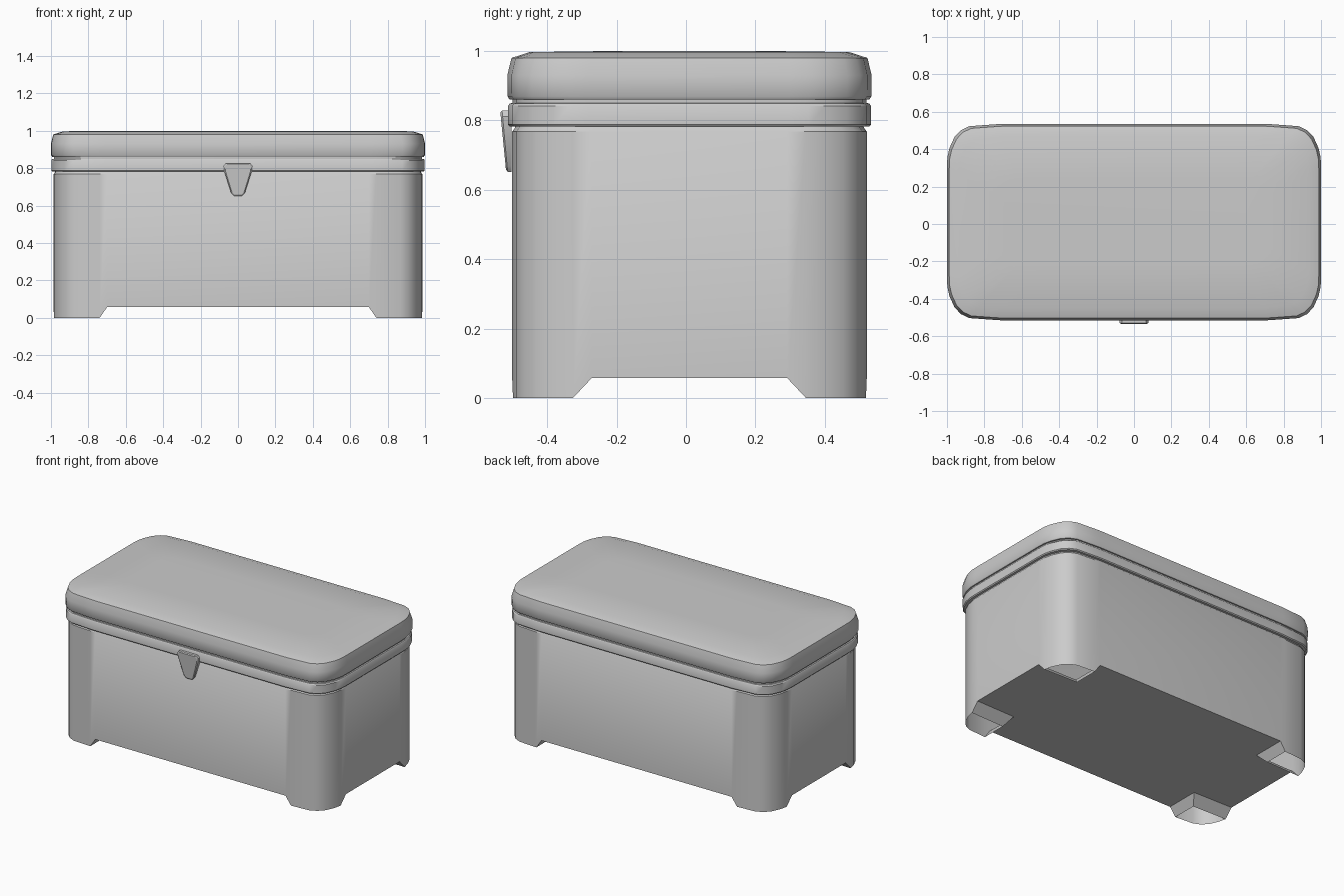
import bpy, math

if "Cube" in bpy.data.objects:
    bpy.data.objects.remove(bpy.data.objects["Cube"])

CY = 0.01  # depth centre of the box; the latch fills the rest of the front


def add_object(name, verts, faces, angle=38):
    mesh = bpy.data.meshes.new(name)
    mesh.from_pydata(verts, [], faces)
    obj = bpy.data.objects.new(name, mesh)
    bpy.context.collection.objects.link(obj)
    bpy.ops.object.select_all(action='DESELECT')
    obj.select_set(True)
    bpy.context.view_layer.objects.active = obj
    bpy.ops.object.mode_set(mode='EDIT')
    bpy.ops.mesh.select_all(action='SELECT')
    bpy.ops.mesh.remove_doubles(threshold=0.0005)
    bpy.ops.mesh.normals_make_consistent(inside=False)
    bpy.ops.object.mode_set(mode='OBJECT')
    bpy.ops.object.shade_smooth_by_angle(angle=math.radians(angle))
    return obj


def mirror4(quad):
    """Turn a quadrant (x side to y side) into a closed outline."""
    flip = quad[::-1]
    return (list(quad) + [(-x, y, f) for x, y, f in flip]
            + [(-x, -y, f) for x, y, f in quad] + [(x, -y, f) for x, y, f in flip])


# Unit outline, softly bowed; the flag marks points that reach the ground
A, B = 1.0, 0.525
FX, FX0, FY, FY0, FZ = 0.70, 0.74, 0.288, 0.343, 0.057
OUT = mirror4([(1.0, 0.29, 0), (0.998, 0.345, 1), (0.987, 0.395, 1), (0.96, 0.455, 1),
               (0.925, 0.492, 1), (0.88, 0.513, 1), (0.75, 0.5225, 1), (0.71, 0.525, 0)])


def ring(inset, z):
    sx, sy = (A - inset) / A, (B - inset) / B
    return [(x * sx, y * sy + CY, z) for x, y, _ in OUT]


def loft(rings, cap=False):
    n = len(rings[0])
    verts = [v for r in rings for v in r]
    faces = [(k * n + i, k * n + (i + 1) % n, (k + 1) * n + (i + 1) % n, (k + 1) * n + i)
             for k in range(len(rings) - 1) for i in range(n)]
    if cap:
        faces.append(tuple(range((len(rings) - 1) * n, len(rings) * n)))
    return verts, faces


# Body walls with four corner feet
INS = 0.014
bottom = [(x, y, 0 if f else FZ) for (x, y, _), (_, _, f) in zip(ring(INS, 0), OUT)]
verts, faces = loft([bottom, ring(INS, 0.768), ring(INS + 0.007, 0.777), ring(INS + 0.012, 0.79)])

# Raised floor and sloped inner sides of the hollow feet
n = len(OUT)
q = n // 4
floor = []
for c, (sx, sy) in enumerate([(1, 1), (-1, 1), (-1, -1), (1, -1)]):
    s = c * q
    hi, lo = len(verts), len(verts) + 1
    verts += [(sx * FX, sy * FY + CY, FZ), (sx * FX0, sy * FY0 + CY, 0)]
    faces += [(s, s + 1, lo, hi), (hi, lo, s + q - 2, s + q - 1)]
    floor += [s, hi, s + q - 1]
faces.append(tuple(floor))
add_object("body", verts, faces)

# Rim band below the lid
add_object("rim_band", *loft([ring(i, z) for i, z in [
    (0.022, 0.782), (0.007, 0.782), (0.002, 0.788), (0.002, 0.842),
    (0.007, 0.849), (0.02, 0.851)]]))

# Groove between rim and lid
add_object("lid_seam", *loft([ring(0.015, 0.846), ring(0.015, 0.868)]))

# Padded lid with a shallow domed top
add_object("lid", *loft([ring(i, z) for i, z in [
    (0.02, 0.861), (0.006, 0.861), (0.001, 0.869), (0.0, 0.93), (0.012, 0.98),
    (0.065, 0.997), (0.3, 1.0)]], cap=True))

# Tapered front latch
half = [(0.065, 0.828), (0.077, 0.812), (0.074, 0.785), (0.037, 0.668), (0.022, 0.652)]
shape = half + [(-x, z) for x, z in half[::-1]]
front_y = lambda z: -0.519 - 0.016 * (z - 0.652) / 0.176
layers = [[(x, -0.503, z) for x, z in shape],
          [(x, front_y(z) + 0.005, z) for x, z in shape],
          [(x * 0.9, front_y(z), 0.75 + (z - 0.75) * 0.93) for x, z in shape]]
add_object("latch", *loft(layers, cap=True), angle=30)
